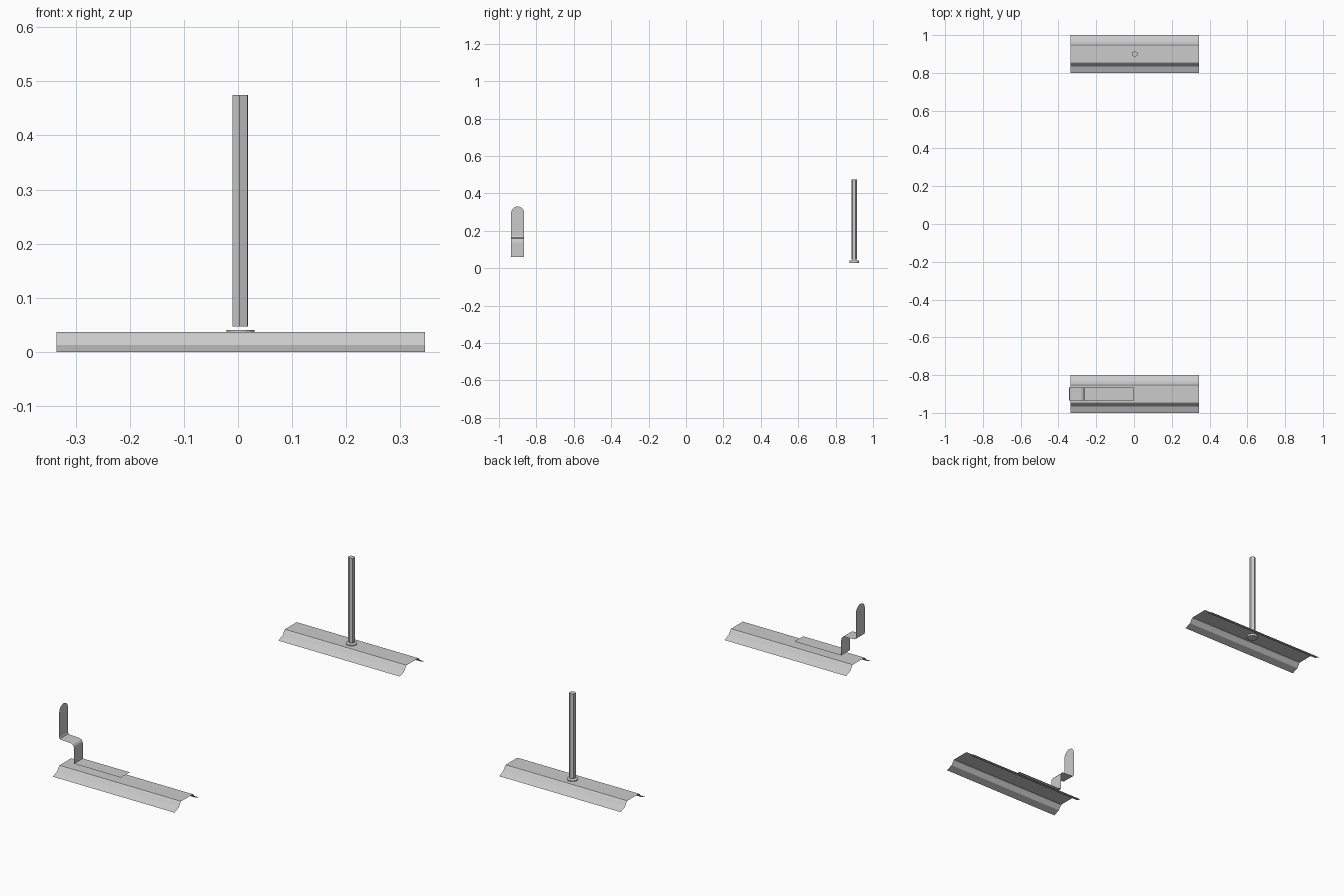
import bpy, bmesh, math
from mathutils import Matrix

if "Cube" in bpy.data.objects:
    bpy.data.objects.remove(bpy.data.objects["Cube"])

metal = bpy.data.materials.new("light grey metal")
metal.diffuse_color = (0.6, 0.6, 0.6, 1)
metal.use_nodes = True
metal.node_tree.nodes["Principled BSDF"].inputs["Base Color"].default_value = metal.diffuse_color


def finish(name, bm):
    bmesh.ops.recalc_face_normals(bm, faces=bm.faces)
    mesh = bpy.data.meshes.new(name)
    bm.to_mesh(mesh)
    bm.free()
    mesh.materials.append(metal)
    obj = bpy.data.objects.new(name, mesh)
    bpy.context.collection.objects.link(obj)
    return obj


def sheet(name, start, end):
    """Thin sheet strip spanned between two matching point lists."""
    bm = bmesh.new()
    a = [bm.verts.new(p) for p in start]
    b = [bm.verts.new(p) for p in end]
    for i in range(len(a) - 1):
        bm.faces.new((a[i], a[i + 1], b[i + 1], b[i]))
    # make the strip face upwards
    obj = finish(name, bm)
    if sum(p.normal.z * p.area for p in obj.data.polygons) < 0:
        obj.data.flip_normals()
    return obj


def prism(name, sides, radius, z0, z1, x, y, turn):
    bm = bmesh.new()
    m = Matrix.Translation((x, y, (z0 + z1) / 2)) @ Matrix.Rotation(turn, 4, 'Z')
    bmesh.ops.create_cone(bm, cap_ends=True, segments=sides, radius1=radius,
                          radius2=radius, depth=z1 - z0, matrix=m)
    return finish(name, bm)


# Two hat-section rails
half = [(0.1, 0.0), (0.066, 0.013), (0.052, 0.033), (0.047, 0.037)]
profile = [(-y, z) for y, z in half] + [(y, z) for y, z in reversed(half)]
for name, yc in (("front_rail", -0.9), ("back_rail", 0.9)):
    sheet(name, [(-0.335, yc + y, z) for y, z in profile],
          [(0.345, yc + y, z) for y, z in profile])

# Stepped bracket strip with a rounded upper end: (x, z, half width)
path = [(0, 0.06, 0.035), (-0.262, 0.06, 0.035), (-0.262, 0.137, 0.035),
        (-0.264, 0.147, 0.035), (-0.27, 0.155, 0.035), (-0.28, 0.159, 0.035),
        (-0.335, 0.161, 0.035), (-0.342, 0.164, 0.035), (-0.345, 0.172, 0.035)]
for i in range(9):
    t = math.radians(i * 10.6)
    path.append((-0.345, 0.295 + 0.035 * math.sin(t), 0.035 * math.cos(t)))
sheet("stepped_bracket", [(x, -0.9 - w, z) for x, z, w in path],
      [(x, -0.9 + w, z) for x, z, w in path])

# Hexagonal rod and the round nut set in the back rail
prism("upright_rod", 6, 0.0156, 0.047, 0.475, 0.0045, 0.9, math.radians(-6))
prism("rod_nut", 16, 0.026, 0.027, 0.041, 0.0045, 0.9, 0)
